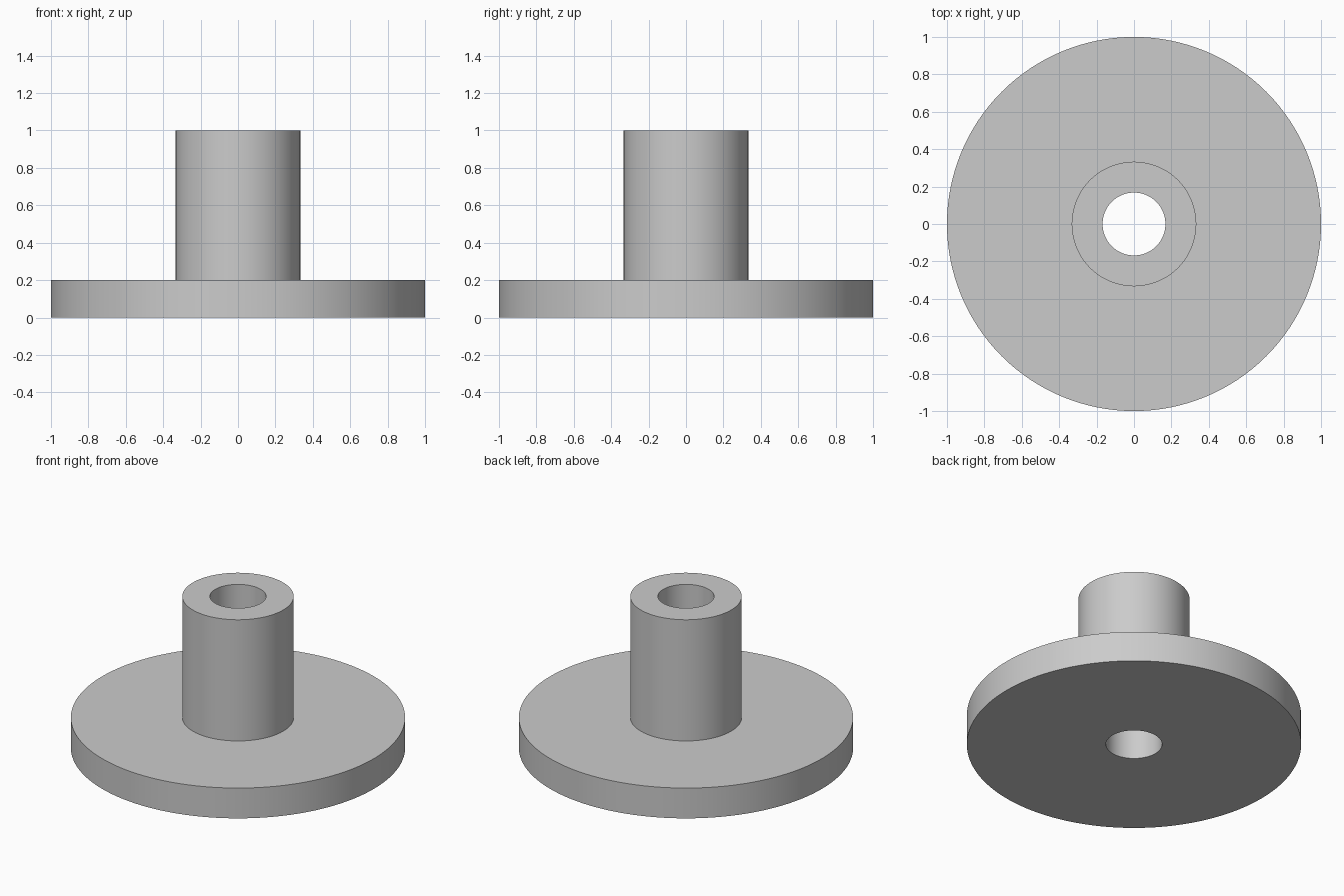
import bpy
import bmesh
from math import cos, sin, tau, radians

cube = bpy.data.objects.get("Cube")
if cube:
    bpy.data.objects.remove(cube, do_unlink=True)

SEGMENTS = 128
BORE, HUB, FLANGE = 0.168, 0.333, 1.0
FLANGE_TOP, HUB_TOP = 0.2, 1.0

# Plain grey material
grey = bpy.data.materials.new("plain grey")
grey.use_nodes = True
colour = (0.6, 0.6, 0.6, 1)
grey.diffuse_color = colour
grey.node_tree.nodes["Principled BSDF"].inputs["Base Color"].default_value = colour


def lathe(name, profile, material):
    """Revolve a closed (radius, height) profile about the z axis."""
    bm = bmesh.new()
    rings = [[bm.verts.new((r * cos(tau * i / SEGMENTS), r * sin(tau * i / SEGMENTS), z))
              for i in range(SEGMENTS)] for r, z in profile]
    for k, lower in enumerate(rings):
        upper = rings[(k + 1) % len(rings)]
        for i in range(SEGMENTS):
            j = (i + 1) % SEGMENTS
            bm.faces.new((lower[i], lower[j], upper[j], upper[i]))
    bmesh.ops.recalc_face_normals(bm, faces=bm.faces)
    mesh = bpy.data.meshes.new(name)
    bm.to_mesh(mesh)
    bm.free()
    mesh.materials.append(material)
    obj = bpy.data.objects.new(name, mesh)
    bpy.context.collection.objects.link(obj)
    bpy.ops.object.select_all(action="DESELECT")
    obj.select_set(True)
    bpy.context.view_layer.objects.active = obj
    bpy.ops.object.shade_smooth_by_angle(angle=radians(30))
    return obj


# Flange and hub turned as one piece with a through bore
lathe("flanged_bushing", [
    (BORE, 0), (FLANGE, 0), (FLANGE, FLANGE_TOP),
    (HUB, FLANGE_TOP), (HUB, HUB_TOP), (BORE, HUB_TOP),
], grey)
